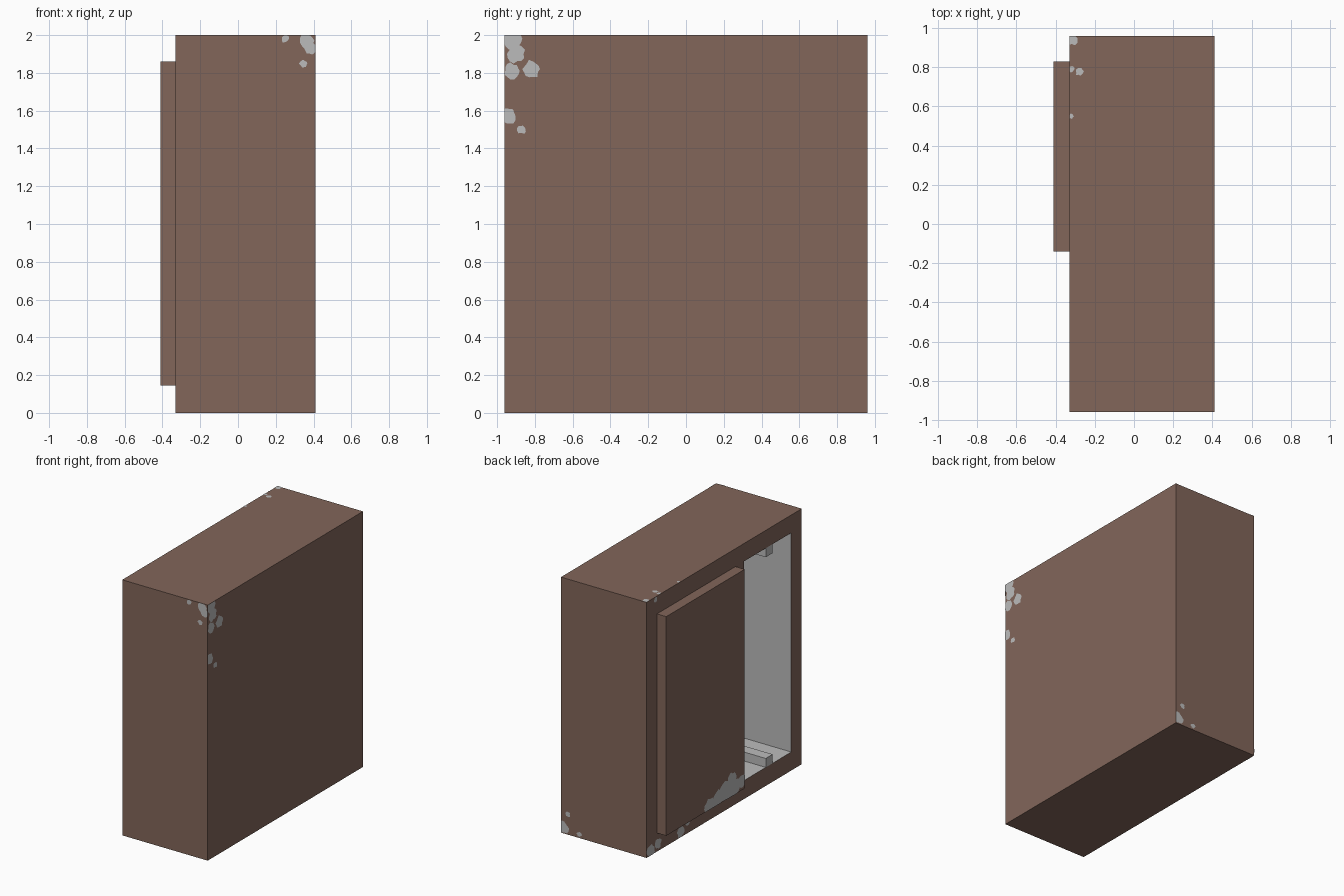
import bpy, bmesh, math, random
from mathutils import Vector

if "Cube" in bpy.data.objects:
    bpy.data.objects.remove(bpy.data.objects["Cube"])

random.seed(4)


def material(name, rgb):
    m = bpy.data.materials.new(name)
    m.diffuse_color = (*rgb, 1)
    m.use_nodes = True
    m.node_tree.nodes["Principled BSDF"].inputs["Base Color"].default_value = m.diffuse_color
    return m


BROWN = material("brown paint", (0.223, 0.133, 0.102))
GREY = material("bare grey metal", (0.50, 0.50, 0.50))


def add_object(name, bm, *mats):
    bmesh.ops.recalc_face_normals(bm, faces=bm.faces)
    me = bpy.data.meshes.new(name)
    bm.to_mesh(me)
    bm.free()
    for m in mats:
        me.materials.append(m)
    ob = bpy.data.objects.new(name, me)
    bpy.context.collection.objects.link(ob)
    return ob


def box(name, lo, hi, mat):
    bm = bmesh.new()
    bmesh.ops.create_cube(bm, size=1)
    for v in bm.verts:
        v.co = Vector([(l + h) / 2 + c * (h - l) for l, h, c in zip(lo, hi, v.co)])
    return add_object(name, bm, mat)


# Cabinet body, hollowed by an L-shaped profile: wide cavity plus side opening
LO, HI = (-0.33, -0.96, 0.0), (0.41, 0.96, 2.0)
FLOOR, CEIL = 0.145, 1.86
body = box("cabinet_body", LO, HI, BROWN)
body.data.materials.append(GREY)

profile = [(-0.6, -0.83), (0.28, -0.83), (0.28, 0.83),
           (-0.25, 0.83), (-0.25, -0.245), (-0.6, -0.245)]
bm = bmesh.new()
face = bm.faces.new([bm.verts.new((x, y, FLOOR)) for x, y in profile])
ext = bmesh.ops.extrude_face_region(bm, geom=[face])["geom"]
bmesh.ops.translate(bm, vec=(0, 0, CEIL - FLOOR),
                    verts=[g for g in ext if isinstance(g, bmesh.types.BMVert)])
cutter = add_object("cavity_cutter", bm, GREY)
cutter.hide_render = True

mod = body.modifiers.new("cavity", "BOOLEAN")
mod.operation, mod.object, mod.solver = "DIFFERENCE", cutter, "EXACT"
deps = bpy.context.evaluated_depsgraph_get()
mesh = bpy.data.meshes.new_from_object(body.evaluated_get(deps))
body.modifiers.clear()
body.data = mesh
bpy.data.objects.remove(cutter)
mesh.materials.clear()
mesh.materials.append(BROWN)
mesh.materials.append(GREY)
# Outer faces are brown, everything inside is grey
for p in mesh.polygons:
    outer = any(abs(p.center[i] - b[i]) < 1e-3 and abs(p.normal[i]) > 0.9
                for i in range(3) for b in (LO, HI))
    p.material_index = 0 if outer else 1

# Sliding door on the left side
box("sliding_door", (-0.41, -0.14, FLOOR), (-0.33, 0.83, CEIL), BROWN)

# Runners on the cavity floor and ceiling
for z0, z1, label in ((FLOOR, FLOOR + 0.07, "floor"), (CEIL - 0.07, CEIL, "ceiling")):
    box(label + "_runner_front", (-0.33, -0.60, z0), (0.28, -0.515, z1), GREY)
    box(label + "_runner_back", (-0.25, 0.515, z0), (0.28, 0.60, z1), GREY)


# Worn paint patches: thin irregular spots kept inside their panel
def patches(name, axis, level, lo, hi, spots):
    bm = bmesh.new()
    for k, (a, b, r) in enumerate(spots):
        ring = []
        for i in range(14):
            t = math.tau * i / 14
            rad = r * random.uniform(0.8, 1.2)
            p = [min(max(a + rad * math.cos(t), lo[0]), hi[0]),
                 min(max(b + rad * math.sin(t), lo[1]), hi[1])]
            p.insert(axis, level + math.copysign(0.0003 * k + 0.002, level))
            if p not in ring:
                ring.append(p)
        bm.faces.new([bm.verts.new(p) for p in ring])
    ob = add_object(name, bm, GREY)
    # make every spot face outwards
    for p in ob.data.polygons:
        if p.normal[axis] * level < 0:
            p.flip()


patches("worn_right_side", 0, 0.41, (-0.96, 0), (0.96, 2),
        [(-0.92, 1.98, 0.06), (-0.90, 1.90, 0.045), (-0.92, 1.81, 0.04),
         (-0.82, 1.82, 0.045), (-0.945, 1.57, 0.045), (-0.87, 1.50, 0.022)])
patches("worn_front", 1, -0.96, (-0.33, 0), (0.41, 2),
        [(0.25, 1.98, 0.02), (0.36, 1.97, 0.04), (0.385, 1.93, 0.035), (0.345, 1.85, 0.02)])
patches("worn_back", 1, 0.96, (-0.33, 0), (0.41, 2),
        [(0.39, 0.05, 0.045), (0.35, 0.16, 0.02), (0.25, 0.03, 0.02)])
patches("worn_left_side", 0, -0.33, (-0.96, 0), (0.96, 2),
        [(0.91, 0.03, 0.05), (0.82, 0.06, 0.04), (0.54, 0.05, 0.045),
         (0.45, 0.09, 0.03), (0.85, 1.98, 0.02)])
patches("worn_door", 0, -0.41, (-0.14, FLOOR), (0.83, CEIL),
        [(0.30, 0.17, 0.06), (0.20, 0.19, 0.07), (0.09, 0.22, 0.085),
         (0.02, 0.28, 0.05), (-0.01, 0.20, 0.07), (-0.10, 0.22, 0.045)])
patches("worn_top", 2, 2.0, (-0.33, -0.96), (0.41, 0.96),
        [(-0.31, 0.94, 0.025), (-0.28, 0.78, 0.02), (-0.32, 0.79, 0.015), (-0.32, 0.55, 0.012)])
